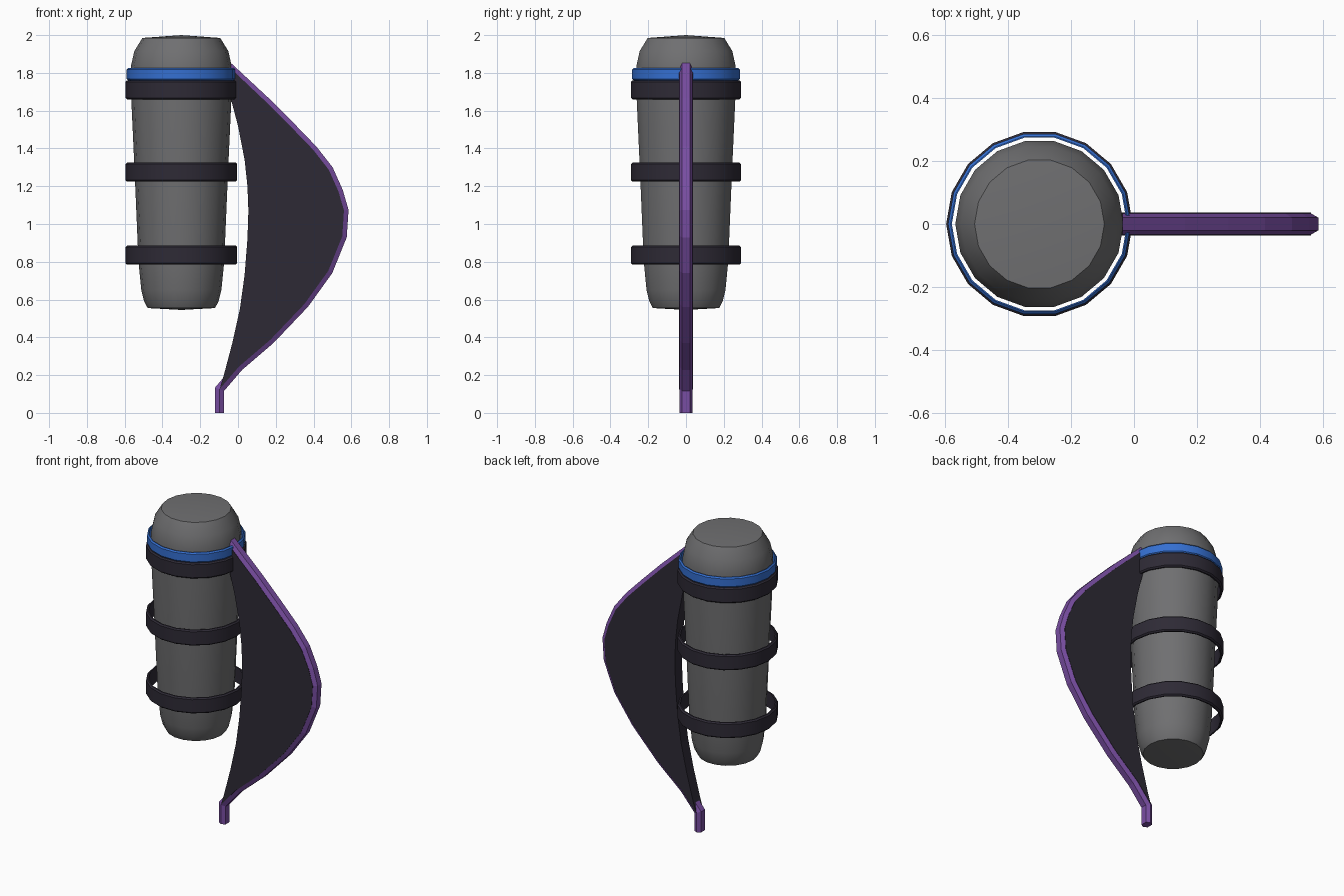
import bpy, bmesh, math
from mathutils import Vector

if "Cube" in bpy.data.objects:
    bpy.data.objects.remove(bpy.data.objects["Cube"])

CX = -0.30      # axis of the canister
SIDES = 18


def material(name, rgb):
    m = bpy.data.materials.new(name)
    m.diffuse_color = (*rgb, 1)
    m.use_nodes = True
    m.node_tree.nodes["Principled BSDF"].inputs["Base Color"].default_value = m.diffuse_color
    return m


GREY = material("grey", (0.16, 0.16, 0.165))
DARK = material("dark", (0.027, 0.023, 0.036))
PURPLE = material("purple", (0.19, 0.075, 0.36))
BLUE = material("blue", (0.035, 0.16, 0.64))


def finish(name, bm, mat, smooth=False):
    bmesh.ops.recalc_face_normals(bm, faces=bm.faces)
    me = bpy.data.meshes.new(name)
    bm.to_mesh(me)
    bm.free()
    ob = bpy.data.objects.new(name, me)
    bpy.context.collection.objects.link(ob)
    me.materials.append(mat)
    if smooth:
        bpy.ops.object.select_all(action='DESELECT')
        ob.select_set(True)
        bpy.context.view_layer.objects.active = ob
        bpy.ops.object.shade_smooth_by_angle(angle=math.radians(32))
    return ob


def lathe(name, profile, mat, closed=False):
    """Spin (radius, z) points around the canister axis."""
    bm = bmesh.new()
    rings = []
    for r, z in profile:
        if r == 0:
            rings.append([bm.verts.new((CX, 0, z))] * SIDES)
        else:
            rings.append([bm.verts.new((CX + r * math.cos(a), r * math.sin(a), z))
                          for a in (math.tau * i / SIDES for i in range(SIDES))])
    pairs = list(zip(rings, rings[1:]))
    if closed:
        pairs.append((rings[-1], rings[0]))
    for a, b in pairs:
        for i in range(SIDES):
            j = (i + 1) % SIDES
            bm.faces.new(list(dict.fromkeys((a[i], a[j], b[j], b[i]))))
    return finish(name, bm, mat, smooth=True)


def band(name, z0, z1, r0, r1, mat):
    c = 0.008
    lathe(name, [(r0, z0), (r1 - c, z0), (r1, z0 + c), (r1, z1 - c),
                 (r1 - c, z1), (r0, z1)], mat, closed=True)


# Canister
lathe("canister", [(0, 0.545), (0.178, 0.555), (0.197, 0.59), (0.212, 0.65),
                   (0.227, 0.80), (0.247, 1.27), (0.265, 1.66), (0.267, 1.835),
                   (0.249, 1.915), (0.206, 1.985), (0, 2.0)], GREY)

# Straps around the canister
for name, z0, z1 in (("lower_strap", 0.785, 0.885), ("middle_strap", 1.225, 1.325),
                     ("upper_strap", 1.66, 1.76)):
    band(name, z0, z1, 0.28, 0.296, DARK)
band("blue_strap", 1.76, 1.825, 0.278, 0.29, BLUE)

# Curved rim: centre line in x, z swept with a hexagonal section
path = [Vector(p) for p in (
    (-0.098, 0), (-0.098, 0.125), (0.005, 0.245), (0.172, 0.388), (0.352, 0.577),
    (0.478, 0.752), (0.552, 0.935), (0.561, 1.072), (0.532, 1.172), (0.48, 1.288),
    (0.397, 1.394), (0.283, 1.512), (0.145, 1.65), (-0.037, 1.822))]
section = [(0.024, 0.02), (0.0, 0.034), (-0.024, 0.02),
           (-0.024, -0.02), (0.0, -0.034), (0.024, -0.02)]    # outward, y
bm = bmesh.new()
rings = []
for i, p in enumerate(path):
    d0 = (p - path[i - 1]).normalized() if i else Vector((0, 1))
    d1 = (path[i + 1] - p).normalized() if i + 1 < len(path) else d0
    t = (d0 + d1).normalized()
    n = Vector((t.y, -t.x)) / t.dot(d0)
    if i + 1 == len(path):
        n = Vector((0, 1.25))           # upright cut against the canister
    rings.append([bm.verts.new((p.x + n.x * u, v, p.y + n.y * u)) for u, v in section])
for a, b in zip(rings, rings[1:]):
    for k in range(6):
        m = (k + 1) % 6
        bm.faces.new((a[k], a[m], b[m], b[k]))
bm.faces.new(rings[0])
bm.faces.new(rings[-1])
finish("rim", bm, PURPLE)

# Thick web between the rim and its concave inner edge
inner = [(-0.037, 1.66), (0.0, 1.52), (0.035, 1.34), (0.05, 1.20), (0.055, 1.07),
         (0.05, 0.92), (0.035, 0.73), (0.01, 0.55), (-0.03, 0.37), (-0.075, 0.2)]
outline = [tuple(p) for p in path[1:]] + inner
bm = bmesh.new()
face = bm.faces.new([bm.verts.new((x, -0.036, z)) for x, z in outline])
ext = bmesh.ops.extrude_face_region(bm, geom=[face])
bmesh.ops.translate(bm, vec=(0, 0.072, 0),
                    verts=[g for g in ext["geom"] if isinstance(g, bmesh.types.BMVert)])
bmesh.ops.triangulate(bm, faces=[f for f in bm.faces if len(f.verts) > 4])
finish("web", bm, DARK)
